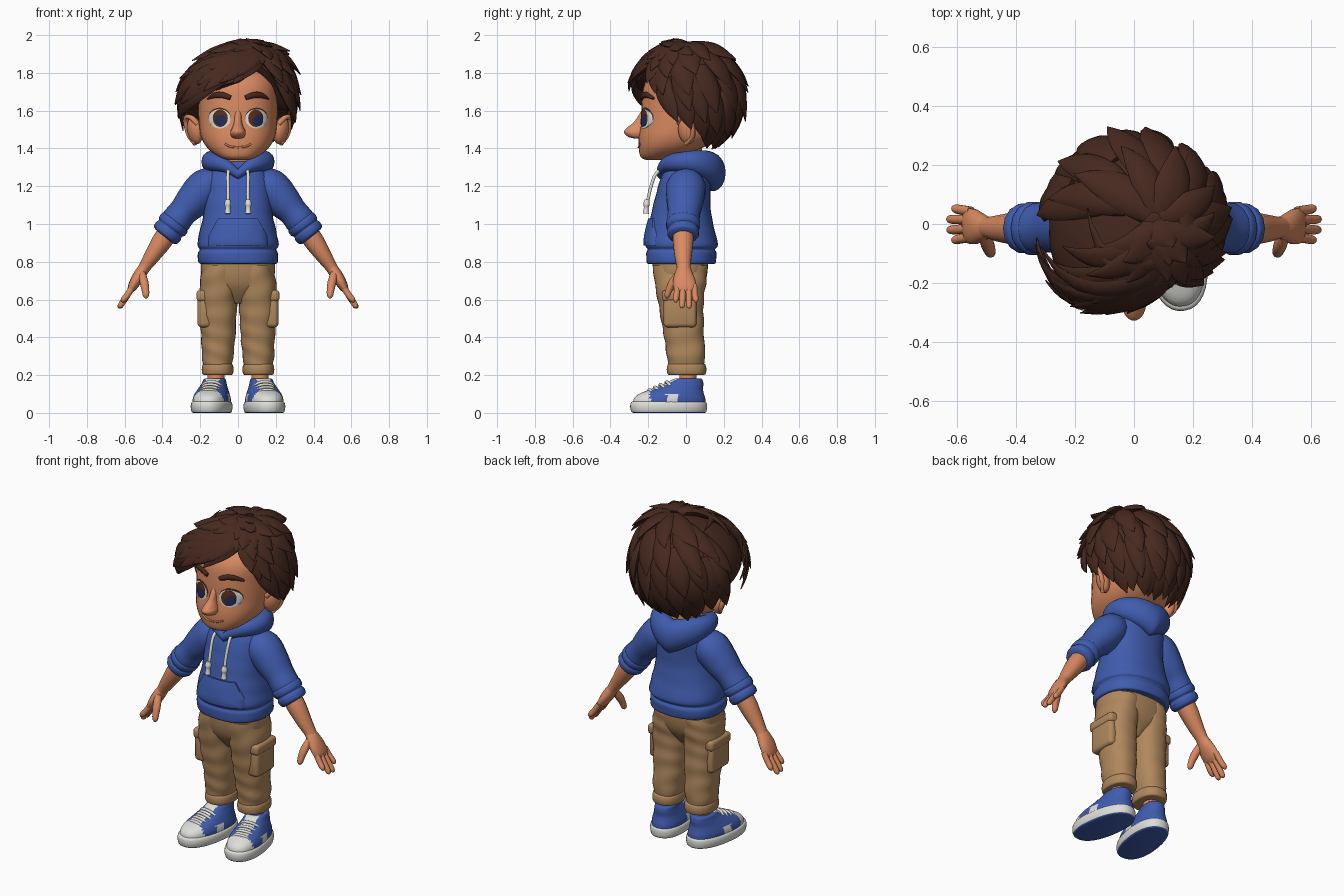
import bpy, bmesh, math, random
from math import sin, cos, pi, radians
from mathutils import Vector as V

if "Cube" in bpy.data.objects:
    bpy.data.objects.remove(bpy.data.objects["Cube"])

random.seed(4)


def material(name, rgb):
    m = bpy.data.materials.new(name)
    m.diffuse_color = [c / 12.92 if c < .04 else ((c + .055) / 1.055) ** 2.4 for c in rgb] + [1]
    m.use_nodes = True
    m.node_tree.nodes["Principled BSDF"].inputs["Base Color"].default_value = m.diffuse_color
    return m


HAIR = material("hair brown", (.275, .16, .12))
SKIN = material("warm skin", (.85, .54, .38))
BLUE = material("hoodie blue", (.25, .36, .68))
KHAKI = material("khaki", (.69, .535, .365))
WHITE = material("off white", (.87, .87, .85))
NAVY = material("navy", (.13, .17, .33))
IRIS = material("iris brown", (.36, .18, .10))


def rings_mesh(name, rings, mats, closed=False, rule=None):
    """Skin a list of equal point rings; cap the ends unless closed."""
    bm = bmesh.new()
    vs = [[bm.verts.new(p) for p in r] for r in rings]
    n = len(rings[0])
    for i in range(len(vs) if closed else len(vs) - 1):
        a, b = vs[i], vs[(i + 1) % len(vs)]
        for j in range(n):
            bm.faces.new((a[j], a[(j + 1) % n], b[(j + 1) % n], b[j]))
    if not closed:
        bm.faces.new(vs[0])
        bm.faces.new(vs[-1])
    bmesh.ops.recalc_face_normals(bm, faces=bm.faces)
    if rule:
        for f in bm.faces:
            f.material_index = rule(f.calc_center_median(), f.normal)
    me = bpy.data.meshes.new(name)
    bm.to_mesh(me)
    bm.free()
    me.shade_smooth()
    me.set_sharp_from_angle(angle=radians(55))
    for m in mats if isinstance(mats, list) else [mats]:
        me.materials.append(m)
    ob = bpy.data.objects.new(name, me)
    bpy.context.collection.objects.link(ob)
    return ob


def smooth_rows(rows, k=5):
    """Catmull-Rom through rows of numbers."""
    out, p = [], [rows[0]] + list(rows) + [rows[-1]]
    for i in range(1, len(p) - 2):
        for s in range(k):
            t = s / k
            out.append([.5 * (2 * b + (c - a) * t + (2 * a - 5 * b + 4 * c - d) * t * t
                              + (3 * b - a - 3 * c + d) * t ** 3) for a, b, c, d in zip(*p[i - 1:i + 3])])
    return out + [list(rows[-1])]


def loft(name, rows, mat, e=2.3, wrinkle=0, k=5, rule=None, n=36):
    """Stack of superellipses; rows are (z, x, y, rx, ry)."""
    rings = []
    for z, x, y, rx, ry in smooth_rows(rows, k):
        ring = []
        for j in range(n):
            a = 2 * pi * j / n
            w = 1 + wrinkle * sin(z * 60 + 2.5 * sin(a + z * 6))
            c, s = cos(a), sin(a)
            ring.append((x + w * rx * math.copysign(abs(c) ** (2 / e), c),
                         y + w * ry * math.copysign(abs(s) ** (2 / e), s), z))
        rings.append(ring)
    return rings_mesh(name, rings, mat, rule=rule)


def tube(name, pts, mat, ref=(0, 1, 0), k=4, n=14):
    """Tube along (x, y, z, ra, rb); rb lies along ref, which may vary per point."""
    p = smooth_rows(pts, k)
    rings = []
    for i, q in enumerate(p):
        t = (V(p[min(i + 1, len(p) - 1)][:3]) - V(p[max(i - 1, 0)][:3])).normalized()
        b = V(ref(q) if callable(ref) else ref)
        b = (b - t * b.dot(t)).normalized()
        a = t.cross(b)
        rings.append([V(q[:3]) + a * q[3] * cos(2 * pi * j / n) + b * q[4] * sin(2 * pi * j / n) for j in range(n)])
    return rings_mesh(name, rings, mat)


def ball(name, loc, size, mat, rot=(0, 0, 0)):
    rows = [(-cos(pi * i / 16), 0, 0, max(.01, sin(pi * i / 16)), max(.01, sin(pi * i / 16))) for i in range(17)]
    ob = loft(name, rows, mat, e=2, k=1, n=24)
    ob.location, ob.scale, ob.rotation_euler = loc, size, rot
    return ob


def box(name, loc, size, mat, bevel):
    bm = bmesh.new()
    bmesh.ops.create_cube(bm, size=1)
    bmesh.ops.scale(bm, vec=size, verts=bm.verts)
    bmesh.ops.bevel(bm, geom=bm.edges, offset=bevel, segments=3, profile=.5, affect='EDGES')
    me = bpy.data.meshes.new(name)
    bm.to_mesh(me)
    bm.free()
    me.shade_smooth()
    me.materials.append(mat)
    ob = bpy.data.objects.new(name, me)
    ob.location = loc
    bpy.context.collection.objects.link(ob)
    return ob


def front(rows, x, z, e=2.3):
    """y of a loft's front surface at x, z."""
    d = smooth_rows(rows, 8)
    for a, b in zip(d, d[1:]):
        if a[0] <= z <= b[0]:
            f = (z - a[0]) / (b[0] - a[0] + 1e-9)
            _, cx, cy, rx, ry = [u + (v - u) * f for u, v in zip(a, b)]
            return cy - ry * (1 - min(.98, abs(x - cx) / rx) ** e) ** (1 / e)
    return 0


def plate(name, outline, rows, mat, off, bulge=0):
    """Thin plate laid over the front of a loft."""
    cx, cz = (sum(p[i] for p in outline) / len(outline) for i in (0, 1))
    rings = []
    for s, o in ((1, -.008), (1, off), (.8, off), (.6, off), (.4, off), (.2, off), (.02, off)):
        ring = []
        for px, pz in outline:
            x, z = cx + (px - cx) * s, cz + (pz - cz) * s
            ring.append((x, front(rows, x, z) - o - bulge * (1 - s * s), z))
        rings.append(ring)
    return rings_mesh(name, rings, mat)


def ellipse(cx, cz, rx, rz, n=28):
    return [(cx + rx * cos(2 * pi * i / n), cz + rz * sin(2 * pi * i / n)) for i in range(n)]


# Head and face
HEAD = [(1.338, 0, -.16, .05, .05), (1.355, 0, -.14, .10, .10), (1.40, 0, -.085, .16, .165), (1.46, 0, -.04, .195, .21),
        (1.54, 0, -.01, .208, .228), (1.64, 0, .01, .212, .245), (1.74, 0, .02, .21, .24),
        (1.81, .01, .02, .16, .18), (1.85, .02, .02, .08, .09)]
loft("head", HEAD, SKIN)
loft("neck", [(1.2, 0, .02, .085, .085), (1.3, 0, .01, .078, .078), (1.44, 0, 0, .085, .085)], SKIN, e=2)
loft("nose", [(1.452, 0, -.25, .014, .02), (1.462, 0, -.262, .034, .045), (1.485, 0, -.268, .041, .06),
              (1.507, 0, -.26, .032, .056), (1.535, 0, -.24, .022, .04), (1.57, 0, -.232, .018, .022),
              (1.61, 0, -.215, .015, .015)], SKIN, e=2)
tube("mouth", [(x, front(HEAD, x, z) - .001, z, .005, .005) for x, z in
               ((-.07, 1.424), (-.04, 1.41), (0, 1.406), (.04, 1.41), (.07, 1.424))], SKIN, n=8)
for s in (1, -1):
    ex = s * .098
    plate("lash_line", ellipse(ex, 1.562, .060, .054), HEAD, HAIR, .002, .003)
    plate("eye_white", ellipse(ex, 1.557, .059, .051), HEAD, WHITE, .004, .005)
    plate("iris", ellipse(ex - s * .004, 1.56, .040, .046), HEAD, IRIS, .007, .004)
    plate("pupil", ellipse(ex + .006, 1.549, .029, .032), HEAD, NAVY, .010, .002)
    tube("eyebrow", [(s * x, front(HEAD, s * x, z) - .004, z, r, .010) for x, z, r in
                     ((.04, 1.668, .012), (.08, 1.682, .016), (.12, 1.682, .015), (.16, 1.664, .005))], HAIR)
    ball("ear", (s * .228, .005, 1.495), (.036, .05, .074), SKIN, (0, s * .2, -s * .55))
    tube("ear_rim", [(s * x, y, z, .012, .014) for x, y, z in
                     ((.215, -.035, 1.53), (.245, -.03, 1.562), (.272, .005, 1.565), (.275, .03, 1.53),
                      (.258, .035, 1.47), (.225, .0, 1.425))], SKIN, ref=(1, 0, 0))

# Hair: a fitted cap under overlapping swept locks
HAIRLINE = [(-200, 1.45), (-120, 1.48), (-90, 1.57), (-70, 1.62), (-45, 1.69), (-25, 1.71), (0, 1.755), (15, 1.81),
            (25, 1.84), (35, 1.80), (50, 1.74), (70, 1.62), (90, 1.57), (120, 1.48), (180, 1.45)]


def hairline(a):
    for (a0, z0), (a1, z1) in zip(HAIRLINE, HAIRLINE[1:]):
        if a0 <= a <= a1:
            return math.acos((z0 + (z1 - z0) * (a - a0) / (a1 - a0) - 1.68) / .27)


def scalp(a, t, lift=0.):
    swell = .2 * math.exp(-((a + 36) / 36) ** 2) * sin(t) ** 2    # fuller over the fringe
    a = radians(a)
    v = V((.275 * sin(t) * sin(a) + .07 * max(0, cos(t)) ** 2, -.26 * sin(t) * cos(a), .265 * cos(t)))
    return V((0, .02, 1.68)) + v * (1 + lift + swell)


cap = [[scalp(a, max(.01, hairline(a) * i / 14), .02) for a in range(-180, 180, 6)] for i in range(15)]
cap.append([scalp(a, hairline(a), -.36) for a in range(-180, 180, 6)])
rings_mesh("hair_cap", cap, HAIR)


def lock(a0, t0, a1, t1, width, flare, thick=.028):
    pts = []
    for i in range(9):
        u = i / 8
        p = scalp(a0 + (a1 - a0) * u ** 1.3, t0 + (t1 - t0) * u, .08 * sin(pi * u * .65) + flare * u ** 3 - .02)
        w = max(.02, (.55 + u) * (1 - u ** 2))
        pts.append((*p, width * w, thick * max(.08, 1 - u ** 2.5)))
    tube("hair_lock", pts, HAIR, ref=lambda q: V(q[:3]) - V((0, .02, 1.68)), k=2, n=10)


for frac, count in ((.40, 8), (.58, 12), (.76, 15), (.92, 18), (1.06, 22)):
    for i in range(count):
        a = -180 + 360 * (i + random.uniform(.2, .8)) / count
        t1 = hairline(a) * frac + random.uniform(-.06, .06)
        a0, flare = a - 14, random.uniform(.1, .21)
        if -85 < a < 28:      # fringe sweeps across from the parting
            a0, flare = a + (28 - a) * .6, random.uniform(.1, .18)
        elif 28 <= a < 80:
            a0 = 28 + (a - 28) * .5
        lock(a0, max(.08, t1 - .9), a, t1, random.uniform(.065, .082), flare)
for a1, t1, w in ((-78, 1.72, .06), (-64, 1.5, .075), (-48, 1.58, .075), (-34, 1.42, .08), (-16, 1.38, .07),
                  (-2, 1.26, .06), (-70, 1.3, .07), (-55, 1.2, .07)):
    lock(24, .5, a1, t1, w, .14, .036)
for a0, a1, t1 in ((40, -20, .3), (60, -60, .75), (150, -100, .7), (60, 95, .8)):      # crown tufts
    lock(a0, .3, a1, t1, .055, .13)

# Hoodie body, front pocket, hood and strings
TORSO = [(.79, 0, -.025, .185, .165), (.795, 0, -.025, .208, .183), (.845, 0, -.025, .212, .186),
         (.865, 0, -.025, .203, .178), (.89, 0, -.022, .215, .192), (.96, 0, -.025, .203, .178),
         (1.06, 0, -.025, .182, .158), (1.16, 0, -.015, .177, .143), (1.24, 0, .0, .168, .135),
         (1.30, 0, .01, .135, .115), (1.33, 0, .01, .10, .09)]
loft("hoodie_body", TORSO, BLUE, wrinkle=.006)
corners = [(-.105, 1.03), (.105, 1.03), (.155, .94), (.16, .885), (-.16, .885), (-.155, .94)]
outline = [(p[0] + (q[0] - p[0]) * i / 6, p[1] + (q[1] - p[1]) * i / 6)
           for p, q in zip(corners, corners[1:] + corners[:1]) for i in range(6)]
plate("front_pocket", outline, TORSO, BLUE, .010, .005)
half = smooth_rows([(0, .13, 1.265, .025, .028), (35, .13, 1.315, .035, .04), (90, .143, 1.33, .05, .055),
                    (135, .14, 1.31, .06, .08), (180, .14, 1.272, .07, .10)], 6)
hood = []
for a, r, z, rr, rv in half + [[360 - h[0]] + h[1:] for h in half[-2:0:-1]]:
    d = V((sin(radians(a)), -cos(radians(a)), 0))
    hood.append([d * (r + rr * cos(2 * pi * j / 18)) + V((0, 0, z + rv * sin(2 * pi * j / 18))) for j in range(18)])
rings_mesh("hood", hood, BLUE, closed=True)
loft("hood_lining", [(1.24, 0, .015, .10, .10), (1.30, 0, .015, .10, .09)], BLUE, e=2)
for s in (1, -1):
    tube("drawstring", [(s * .05, -.14, 1.285, .009, .009), (s * .054, -.168, 1.25, .009, .009),
                        (s * .052, -.195, 1.16, .009, .009), (s * .054, -.21, 1.07, .009, .009)], WHITE, n=10)
    tube("string_end", [(s * .054, -.207, 1.13, .012, .012), (s * .054, -.209, 1.105, .018, .018),
                        (s * .054, -.211, 1.085, .013, .013), (s * .054, -.213, 1.055, .017, .017)], WHITE, n=10)

# Arms and hands
for s in (1, -1):
    def limb(name, pts, mat):
        return tube(name, [(s * p[0], *p[1:]) for p in pts], mat)
    limb("sleeve", [(.09, 0, 1.235, .06, .07), (.165, 0, 1.2, .098, .105), (.235, -.005, 1.125, .094, .1),
                    (.29, -.01, 1.065, .078, .088), (.33, -.015, 1.015, .08, .086), (.36, -.015, .975, .07, .076)], BLUE)
    limb("sleeve_cuff", [(.325, -.015, 1.02, .068, .07), (.333, -.015, 1.01, .083, .09), (.35, -.015, .987, .084, .09),
                         (.358, -.015, .976, .074, .08), (.367, -.015, .964, .081, .086), (.383, -.015, .942, .077, .082),
                         (.39, -.015, .933, .06, .065)], BLUE)
    limb("forearm", [(.36, -.015, .97, .052, .055), (.405, -.015, .905, .053, .055), (.455, -.015, .83, .042, .046),
                     (.495, -.012, .77, .032, .037), (.515, -.01, .735, .03, .042)], SKIN)
    limb("palm", [(.49, -.012, .78, .025, .032), (.515, -.012, .74, .032, .047), (.54, -.01, .70, .03, .06),
                  (.562, -.005, .662, .023, .06), (.575, -.005, .64, .012, .048)], SKIN)
    for y, tip, z in ((-.045, -.054, .585), (-.016, -.02, .555), (.014, .016, .553), (.043, .052, .585)):
        x = .62 + (.57 - z) * .5
        limb("finger", [(.553, y, .675, .016, .016), (.585, (y + tip) / 2, .625, .017, .0165),
                        (x - .006, tip, z + .014, .015, .0145), (x, tip, z, .005, .005)], SKIN)
    limb("thumb", [(.51, -.035, .74, .02, .02), (.497, -.07, .69, .023, .022), (.49, -.09, .65, .02, .018),
                   (.487, -.10, .62, .016, .015), (.486, -.105, .607, .005, .005)], SKIN)

# Trousers with cuffs and cargo pockets
loft("trouser_seat", [(.58, 0, -.03, .03, .06), (.63, 0, -.03, .09, .10), (.68, 0, -.03, .17, .128),
                      (.74, 0, -.03, .195, .143), (.82, 0, -.03, .195, .148)], KHAKI, e=2.6)
for s in (1, -1):
    x = s * .105
    loft("trouser_leg", [(.24, s * .108, .0, .074, .092), (.30, s * .108, 0, .083, .102), (.38, x, -.008, .089, .104),
                         (.48, x, -.018, .095, .112), (.60, x, -.028, .101, .122), (.70, x * .95, -.03, .1, .138),
                         (.78, x * .9, -.03, .09, .143)], KHAKI, wrinkle=.02, k=7)
    loft("trouser_cuff", [(.20, s * .108, .003, .066, .085), (.205, s * .108, .003, .08, .1), (.23, s * .108, .003, .084, .105),
                          (.255, s * .108, .003, .08, .1), (.262, s * .108, .003, .066, .085)], KHAKI)
    box("cargo_pocket", (s * .178, -.032, .54), (.074, .175, .175), KHAKI, .022)
    box("pocket_flap", (s * .177, -.032, .62), (.086, .19, .06), KHAKI, .018)

    # Ankle and shoe, toes turned slightly outward
    loft("ankle", [(.12, s * .118, .01, .045, .045), (.23, s * .115, .01, .045, .045)], SKIN, e=2)

    def upper_rule(c, n):
        toe = c.y < -.205
        tongue = abs(c.x) < .036 and c.y < -.03
        patch = -.12 < c.y < -.05 and c.z < .10
        return 1 if toe or tongue or patch else 0
    shoe = [loft("shoe_sole", [(.0, 0, -.092, .092, .19), (.006, 0, -.092, .1, .2), (.03, 0, -.093, .105, .205),
                               (.052, 0, -.093, .102, .203), (.06, 0, -.093, .094, .195)], [WHITE, BLUE], e=2.3, k=3,
                 rule=lambda c, n: 1 if n.z < -.5 else 0),
            loft("shoe_upper", [(.04, 0, -.09, .095, .194), (.075, 0, -.088, .095, .19), (.10, 0, -.078, .088, .173),
                                (.125, 0, -.05, .077, .14), (.155, 0, -.01, .064, .102), (.178, 0, .008, .057, .078),
                                (.182, 0, .01, .045, .062)], [BLUE, WHITE], n=56, rule=upper_rule)]
    for y, z in ((-.195, .12), (-.165, .134), (-.135, .148), (-.103, .162)):
        shoe.append(tube("shoe_lace", [(-.052, y + .012, z - .02, .008, .009), (-.025, y, z, .008, .009),
                                       (.025, y, z, .008, .009), (.052, y + .012, z - .02, .008, .009)], WHITE, n=8))
    for ob in shoe:
        ob.location = (s * .125, 0, 0)
        ob.rotation_euler.z = s * radians(9)
